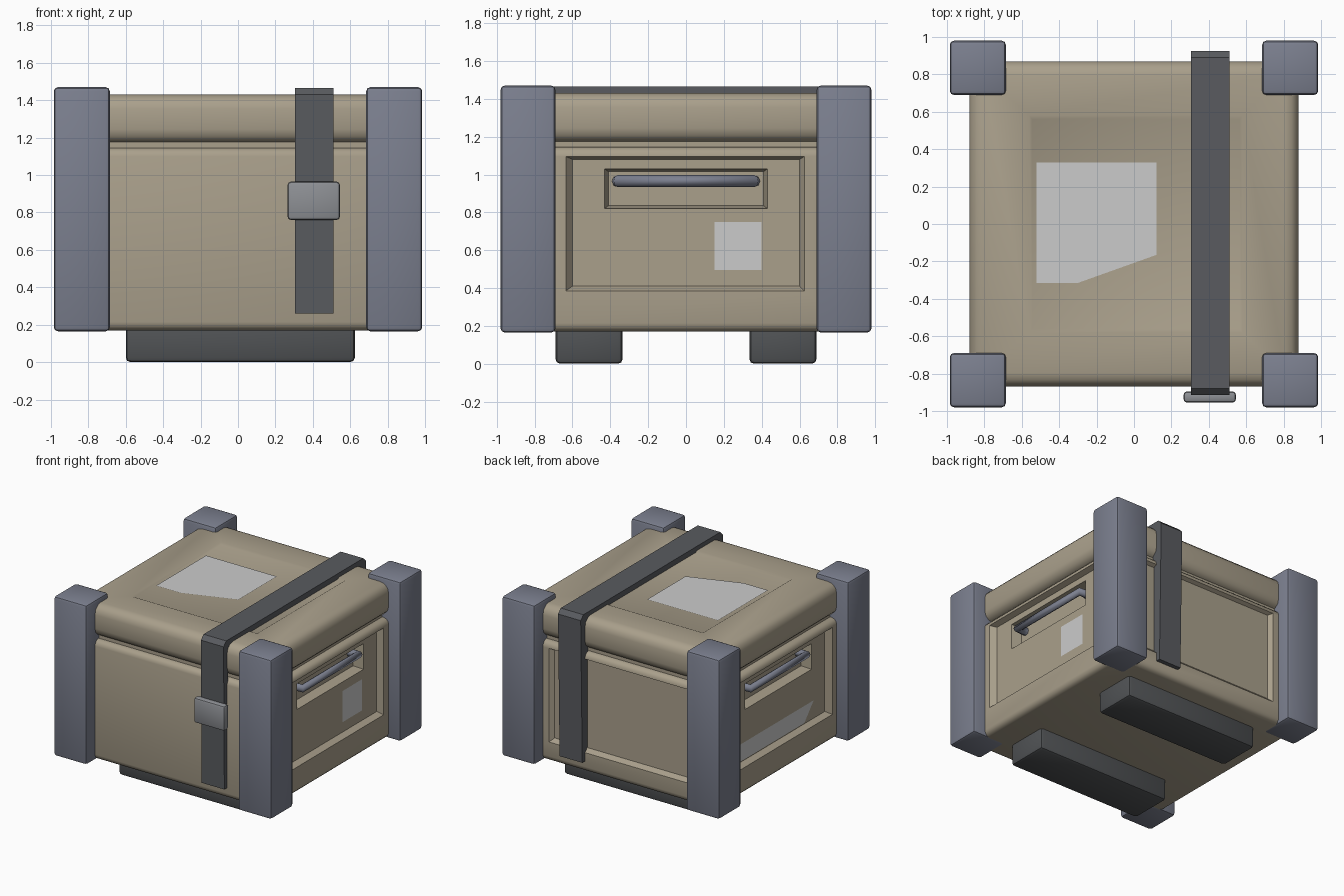
import bpy, bmesh, math
from mathutils import Vector

if "Cube" in bpy.data.objects:
    bpy.data.objects.remove(bpy.data.objects["Cube"])


def material(name, r, g, b):
    m = bpy.data.materials.new(name)
    m.diffuse_color = (r, g, b, 1)
    m.use_nodes = True
    m.node_tree.nodes["Principled BSDF"].inputs["Base Color"].default_value = m.diffuse_color
    return m


OLIVE = material("olive_shell", 0.40, 0.35, 0.26)
STEEL = material("blue_grey", 0.20, 0.215, 0.275)
DARK = material("dark_webbing", 0.10, 0.105, 0.115)
RUBBER = material("dark_rubber", 0.08, 0.085, 0.09)
BUCKLE = material("buckle_grey", 0.27, 0.28, 0.30)


def finish(name, bm, mat=None):
    bmesh.ops.recalc_face_normals(bm, faces=bm.faces[:])
    me = bpy.data.meshes.new(name)
    bm.to_mesh(me)
    bm.free()
    ob = bpy.data.objects.new(name, me)
    bpy.context.collection.objects.link(ob)
    if mat:
        me.materials.append(mat)
    bpy.ops.object.select_all(action='DESELECT')
    ob.select_set(True)
    bpy.context.view_layer.objects.active = ob
    bpy.ops.object.shade_smooth_by_angle(angle=math.radians(40))
    return ob


def box(lo, hi, bevel=0.0, segments=1):
    lo, hi = Vector(lo), Vector(hi)
    bm = bmesh.new()
    bmesh.ops.create_cube(bm, size=1)
    for v in bm.verts:
        v.co = [(lo[i] + hi[i]) / 2 + v.co[i] * (hi[i] - lo[i]) for i in range(3)]
    if bevel:
        bmesh.ops.bevel(bm, geom=bm.edges[:], offset=bevel, segments=segments,
                        profile=0.5, affect='EDGES')
    bm.normal_update()
    return bm


def flat_face(bm, axis, sign):
    return max((f for f in bm.faces if f.normal[axis] * sign > 0.99),
               key=lambda f: f.calc_area())


def recess(bm, face, axis, steps):
    """Inset a face repeatedly; each step is (u0, u1, v0, v1, position on axis)."""
    u, w = [i for i in range(3) if i != axis]
    for u0, u1, v0, v1, pos in steps:
        bmesh.ops.inset_individual(bm, faces=[face], thickness=0.005)
        c = face.calc_center_median()
        for v in face.verts:
            v.co[u] = u0 if v.co[u] < c[u] else u1
            v.co[w] = v0 if v.co[w] < c[w] else v1
            v.co[axis] = pos


def decal(name, points):
    bm = bmesh.new()
    bm.faces.new([bm.verts.new(p) for p in points])
    return finish(name, bm)


# Lower shell with sunken side panels, handle pockets and a shallow back panel
body = box((-0.88, -0.87, 0.17), (0.88, 0.87, 1.145), 0.045, 3)
for s in (-1, 1):
    recess(body, flat_face(body, 0, s), 0, [
        (-0.635, 0.625, 0.385, 1.095, s * 0.88),
        (-0.60, 0.60, 0.41, 1.08, s * 0.835),
        (-0.43, 0.43, 0.82, 1.03, s * 0.835),
        (-0.41, 0.41, 0.835, 1.015, s * 0.755)])
recess(body, flat_face(body, 1, 1), 1, [
    (-0.63, 0.63, 0.33, 1.095, 0.87),
    (-0.60, 0.60, 0.36, 1.08, 0.84)])
finish("lower_shell", body, OLIVE)

# Core showing inside the lid seam
finish("seam_core", box((-0.82, -0.82, 1.05), (0.82, 0.82, 1.25)), OLIVE)

# Lid with rounded edges and a slightly sunken top
lid = box((-0.88, -0.87, 1.17), (0.88, 0.87, 1.43), 0.075, 3)
recess(lid, flat_face(lid, 2, 1), 2, [
    (-0.56, 0.58, -0.58, 0.58, 1.43),
    (-0.545, 0.565, -0.56, 0.56, 1.42)])
finish("lid", lid, OLIVE)

# Corner posts
for sx, nx in ((-1, "left"), (1, "right")):
    for sy, ny in ((-1, "front"), (1, "back")):
        xs = sorted((sx * 0.685, sx * 0.985))
        ys = sorted((sy * 0.69, sy * 0.98))
        finish(f"{ny}_{nx}_post",
               box((xs[0], ys[0], 0.165), (xs[1], ys[1], 1.47), 0.022, 2), STEEL)

# Skids under the crate, narrowing slightly downwards
for s, n in ((-1, "front"), (1, "back")):
    ys = sorted((s * 0.335, s * 0.69))
    finish(f"{n}_skid", box((-0.60, ys[0], 0.0), (0.625, ys[1], 0.20), 0.025, 2), RUBBER)

# Strap running over the lid and down the front and back
strap = bmesh.new()
outline = [(-0.905, 0.26), (-0.915, 1.43), (-0.88, 1.465), (0.89, 1.465), (0.925, 1.43),
           (0.905, 0.26), (0.83, 0.26), (0.83, 1.40), (-0.86, 1.40), (-0.86, 0.26)]
side = strap.faces.new([strap.verts.new((0.305, y, z)) for y, z in outline])
ext = bmesh.ops.extrude_face_region(strap, geom=[side])
for v in ext["geom"]:
    if isinstance(v, bmesh.types.BMVert):
        v.co.x = 0.51
finish("strap", strap, DARK)

# Buckle
finish("buckle", box((0.265, -0.955, 0.76), (0.545, -0.895, 0.965), 0.018, 2), BUCKLE)

# Bar handles in the side pockets
for s, n in ((-1, "left"), (1, "right")):
    cu = bpy.data.curves.new(f"{n}_handle", 'CURVE')
    cu.dimensions = '3D'
    cu.bevel_depth, cu.bevel_resolution, cu.use_fill_caps = 0.032, 2, True
    sp = cu.splines.new('POLY')
    path = [(0.75, -0.36), (0.835, -0.36), (0.835, 0.36), (0.75, 0.36)]
    sp.points.add(len(path) - 1)
    for p, (x, y) in zip(sp.points, path):
        p.co = (s * x, y, 0.965, 1)
    cu.materials.append(STEEL)
    bpy.context.collection.objects.link(bpy.data.objects.new(f"{n}_handle", cu))

# Blank labels on the lid and the side panels
decal("lid_label", [(x, y, 1.426) for x, y in
      ((-0.52, 0.33), (-0.52, -0.315), (-0.30, -0.315), (0.12, -0.165), (0.12, 0.33))])
decal("right_label", [(0.84, y, z) for y, z in
      ((0.15, 0.495), (0.40, 0.495), (0.40, 0.75), (0.15, 0.75))])
decal("left_label", [(-0.84, y, z) for y, z in
      ((0.50, 0.42), (-0.33, 0.42), (-0.45, 0.56), (0.50, 0.56))])
